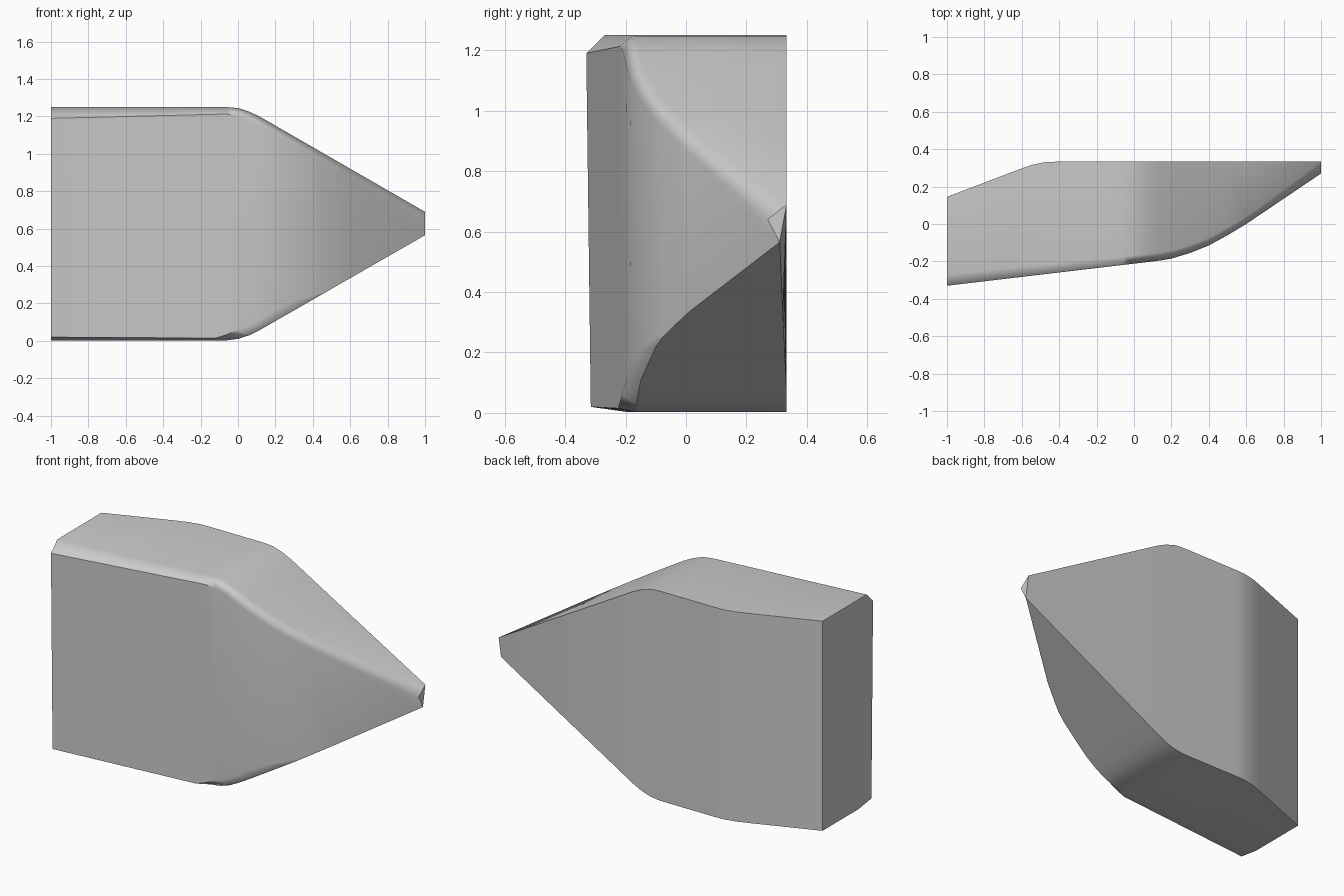
import bpy
import bmesh
import math

# Remove the default object
default_cube = bpy.data.objects.get("Cube")
if default_cube:
    bpy.data.objects.remove(default_cube, do_unlink=True)


def make_material(name, colour):
    material = bpy.data.materials.new(name)
    material.use_nodes = True
    material.diffuse_color = colour
    material.node_tree.nodes["Principled BSDF"].inputs["Base Color"].default_value = colour
    return material


def sample(profile, x):
    """Linear interpolation along a short list of (x, value) points."""
    for (xa, va), (xb, vb) in zip(profile, profile[1:]):
        if x <= xb:
            return va + (vb - va) * (x - xa) / (xb - xa)
    return profile[-1][1]


# Plan and elevation profiles along the length
back_y = [(-1, .145), (-.62, .29), (-.55, .315), (-.48, .33), (-.42, .333), (1, .333)]
front_y = [(-1, -.33), (0, -.212), (.12, -.198), (.2, -.185), (.3, -.155), (.4, -.115),
           (.5, -.06), (.6, .0), (1, .27)]
top_z = [(-1, 1.25), (-.06, 1.25), (0, 1.245), (.06, 1.226), (.12, 1.197), (1, .69)]
bottom_z = [(-1, .003), (-.06, .003), (0, .011), (.06, .03), (.12, .06), (1, .565)]

# Offsets that shape the edge facets
top_inset = [(-1, .06), (0, .045), (.6, .04), (1, .063)]
top_drop = [(-1, .06), (-.06, .037), (.12, .05), (1, .05)]
low_shift = [(-1, .015), (0, 0), (.6, .01), (1, .04)]
low_rise = [(-1, .017), (-.12, .012), (0, .05), (.2, .06), (.3, .05), (.45, .005), (1, 0)]
low_inset = [(-1, .12), (-.12, .06), (0, .045), (.3, .025), (.45, .003), (1, 0)]


def section(x):
    """Outline of one slice, running from the back top edge round to the back foot."""
    back, front = sample(back_y, x), sample(front_y, x)
    top, bottom = sample(top_z, x), sample(bottom_z, x)
    low_front = front + sample(low_shift, x)
    back_foot = back - max(0, x - .12) / .88 * .023
    return [(x, back, top),
            (x, front + sample(top_inset, x), top),
            (x, front, top - sample(top_drop, x)),
            (x, low_front, bottom + sample(low_rise, x)),
            (x, low_front + sample(low_inset, x), bottom),
            (x, back_foot, bottom)]


# Loft the slices into a closed solid
stations = sorted({x for profile in (back_y, front_y, top_z, low_rise) for x, _ in profile})
bm = bmesh.new()
rings = [[bm.verts.new(p) for p in section(x)] for x in stations]
for ring_a, ring_b in zip(rings, rings[1:]):
    for i in range(len(ring_a)):
        j = (i + 1) % len(ring_a)
        bm.faces.new((ring_a[i], ring_a[j], ring_b[j], ring_b[i]))
bm.faces.new(rings[0])
bm.faces.new(rings[-1])
bmesh.ops.remove_doubles(bm, verts=bm.verts, dist=.0005)
bmesh.ops.recalc_face_normals(bm, faces=bm.faces)

mesh = bpy.data.meshes.new("tapered_block")
bm.to_mesh(mesh)
bm.free()
block = bpy.data.objects.new("tapered_block", mesh)
bpy.context.collection.objects.link(block)
mesh.materials.append(make_material("light grey", (.6, .6, .6, 1)))

# Smooth the rounded areas while keeping the main edges crisp
bpy.ops.object.select_all(action='DESELECT')
block.select_set(True)
bpy.context.view_layer.objects.active = block
bpy.ops.object.shade_smooth_by_angle(angle=math.radians(46))
weighted = block.modifiers.new("even_shading", 'WEIGHTED_NORMAL')
weighted.keep_sharp = True
